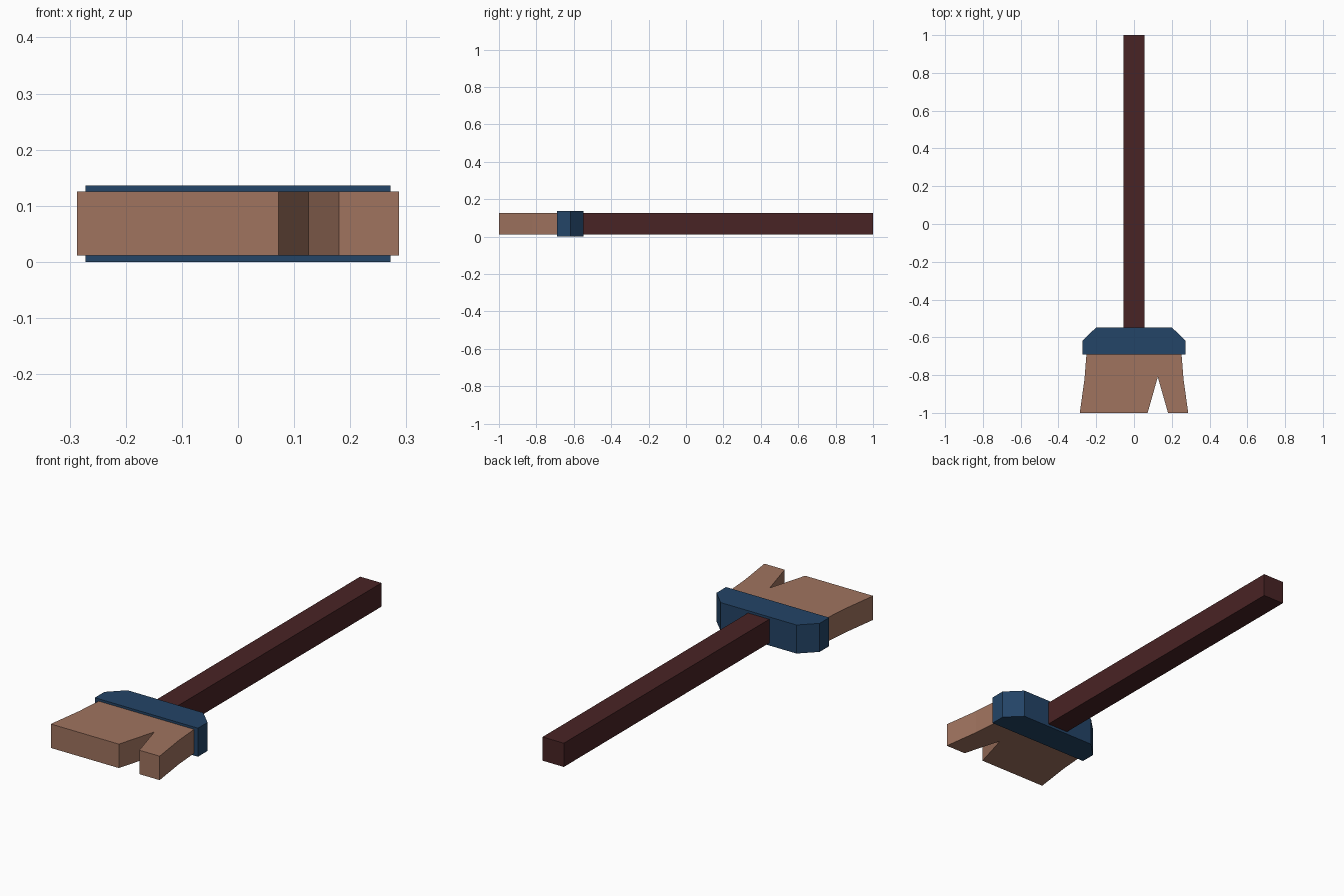
import bpy, bmesh

if "Cube" in bpy.data.objects:
    bpy.data.objects.remove(bpy.data.objects["Cube"])


def material(name, rgb):
    m = bpy.data.materials.new(name)
    m.diffuse_color = (*rgb, 1)
    m.use_nodes = True
    m.node_tree.nodes["Principled BSDF"].inputs["Base Color"].default_value = m.diffuse_color
    return m


def slab(name, outline, z0, z1, mat):
    """Extrude a top-view outline from z0 up to z1."""
    bm = bmesh.new()
    face = bm.faces.new([bm.verts.new((x, y, z0)) for x, y in outline])
    ext = bmesh.ops.extrude_face_region(bm, geom=[face])
    top = [v for v in ext["geom"] if isinstance(v, bmesh.types.BMVert)]
    bmesh.ops.translate(bm, verts=top, vec=(0, 0, z1 - z0))
    bmesh.ops.recalc_face_normals(bm, faces=bm.faces)
    mesh = bpy.data.meshes.new(name)
    bm.to_mesh(mesh)
    bm.free()
    mesh.materials.append(mat)
    ob = bpy.data.objects.new(name, mesh)
    bpy.context.collection.objects.link(ob)
    return ob


def mirrored(half):
    """Complete a right-hand half outline across x = 0."""
    return half + [(-x, y) for x, y in reversed(half)]


wood = material("dark wood", (0.066, 0.017, 0.018))
blue = material("navy blue", (0.017, 0.058, 0.135))
straw = material("tan bristle", (0.35, 0.172, 0.114))

# Square handle, running into the collar
slab("handle", mirrored([(0.056, -0.56), (0.056, 1.0)]), 0.012, 0.125, wood)

# Collar with chamfered rear corners
slab("collar", mirrored([(0.272, -0.69), (0.272, -0.618), (0.2, -0.547)]),
     0.0, 0.136, blue)

# Flared bristles with a V notch in the tip
side = [(0.287, -1.0), (0.262, -0.82), (0.251, -0.68)]
notch = [(0.072, -1.0), (0.126, -0.81), (0.18, -1.0)]
slab("bristles", mirrored(side) + notch, 0.011, 0.125, straw)
